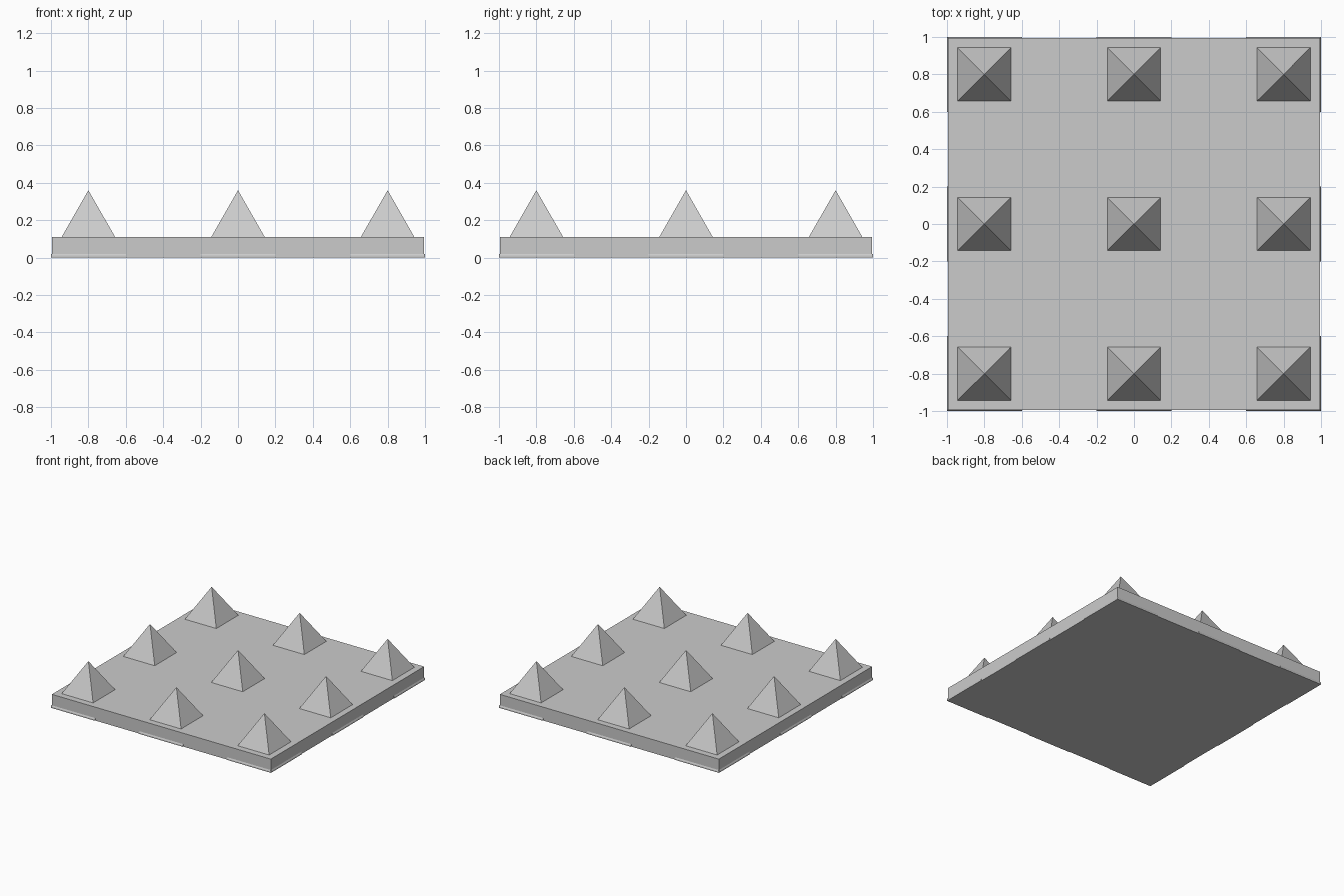
import bpy
import math

if "Cube" in bpy.data.objects:
    bpy.data.objects.remove(bpy.data.objects["Cube"], do_unlink=True)

HALF = 0.995      # slab half width
TOP = 0.11        # slab height
SPIKE_HALF = 0.143
SPIKE_HEIGHT = 0.25

grey = bpy.data.materials.new("stone_grey")
grey.use_nodes = True
colour = (0.6, 0.6, 0.6, 1)
grey.diffuse_color = colour
grey.node_tree.nodes["Principled BSDF"].inputs["Base Color"].default_value = colour


def finish(name):
    obj = bpy.context.object
    obj.name = name
    obj.data.materials.append(grey)
    return obj


# Square slab
bpy.ops.mesh.primitive_cube_add(size=1, location=(0, 0, TOP / 2))
slab = finish("base_slab")
slab.scale = (2 * HALF, 2 * HALF, TOP)

# Three-by-three grid of pyramid spikes
for row in (-0.8, 0, 0.8):
    for column in (-0.8, 0, 0.8):
        bpy.ops.mesh.primitive_cone_add(
            vertices=4, radius1=SPIKE_HALF * math.sqrt(2), radius2=0,
            depth=SPIKE_HEIGHT, rotation=(0, 0, math.pi / 4),
            location=(column, row, TOP + SPIKE_HEIGHT / 2))
        finish("spike")


# Bevelled lip segments along the foot of each side
def lip_segment(start, end, turn):
    profile = [(-HALF, 0), (-1, 0), (-1, 0.01), (-HALF, 0.02)]
    n = len(profile)
    verts = [(x, y, z) for x in (start, end) for y, z in profile]
    faces = [(i, (i + 1) % n, (i + 1) % n + n, i + n) for i in range(n)]
    faces += [tuple(reversed(range(n))), tuple(range(n, 2 * n))]
    mesh = bpy.data.meshes.new("foot_lip")
    mesh.from_pydata(verts, [], faces)
    mesh.materials.append(grey)
    lip = bpy.data.objects.new("foot_lip", mesh)
    lip.rotation_euler.z = turn * math.pi / 2
    bpy.context.collection.objects.link(lip)


for side in range(4):
    for middle in (-0.8, 0, 0.8):
        lip_segment(middle - 0.2, middle + 0.2, side)
